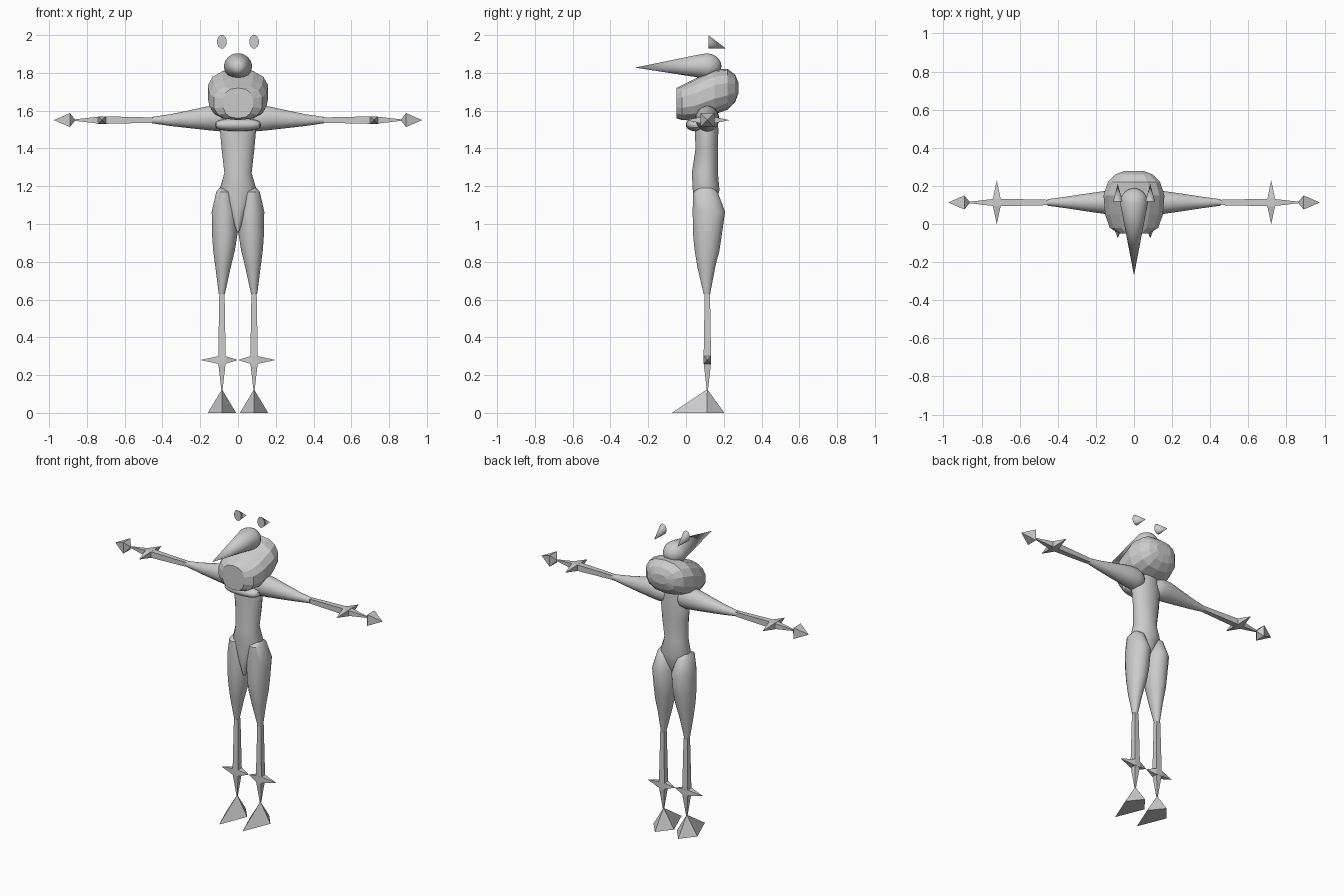
import bpy, bmesh, math

if "Cube" in bpy.data.objects:
    bpy.data.objects.remove(bpy.data.objects["Cube"])

grey = bpy.data.materials.new("plain_grey")
grey.diffuse_color = (0.6, 0.6, 0.6, 1)
grey.use_nodes = True
grey.node_tree.nodes["Principled BSDF"].inputs["Base Color"].default_value = grey.diffuse_color


def finish(name, bm, smooth=False, mirror=False):
    bmesh.ops.remove_doubles(bm, verts=bm.verts, dist=0.0005)
    bmesh.ops.recalc_face_normals(bm, faces=bm.faces)
    me = bpy.data.meshes.new(name)
    bm.to_mesh(me)
    bm.free()
    me.materials.append(grey)
    ob = bpy.data.objects.new(name, me)
    bpy.context.collection.objects.link(ob)
    if mirror:
        ob.modifiers.new("Mirror", "MIRROR").use_mirror_merge = False
    if smooth:
        bpy.ops.object.select_all(action='DESELECT')
        ob.select_set(True)
        bpy.context.view_layer.objects.active = ob
        bpy.ops.object.shade_smooth_by_angle(angle=math.radians(40))
    return ob


def loft(name, axis, sections, n=20, power=2.0, smooth=False, mirror=False):
    """Sections are (position on axis, centre a, centre b, half size a, half size b)."""
    bm = bmesh.new()
    rings = []
    for p, a, b, ra, rb in sections:
        ring = []
        for i in range(n):
            t = 2 * math.pi * (i + 0.5) / n
            c, s = math.cos(t), math.sin(t)
            if n == 4:
                c, s = math.copysign(1, c), math.copysign(1, s)
            u = a + ra * math.copysign(abs(c) ** (2 / power), c)
            v = b + rb * math.copysign(abs(s) ** (2 / power), s)
            co = {"x": (p, u, v), "y": (u, p, v), "z": (u, v, p)}[axis]
            ring.append(bm.verts.new(co))
        rings.append(ring)
    for r, q in zip(rings, rings[1:]):
        for i in range(n):
            j = (i + 1) % n
            bm.faces.new((r[i], r[j], q[j], q[i]))
    bm.faces.new(rings[0])
    bm.faces.new(rings[-1])
    return finish(name, bm, smooth, mirror)


def spans(rows):
    """Turn (position, a min, a max, b min, b max) into loft sections."""
    return [(p, (a0 + a1) / 2, (b0 + b1) / 2, (a1 - a0) / 2, (b1 - b0) / 2)
            for p, a0, a1, b0, b1 in rows]


LX, CY, AZ = 0.085, 0.113, 1.55   # leg x, body centre y, arm height

# head: faceted rounded block with a flat face
loft("head", "y", spans([
    (-0.05, -0.08, 0.08, 1.56, 1.72), (-0.02, -0.13, 0.13, 1.55, 1.735),
    (0.05, -0.155, 0.155, 1.55, 1.77), (0.15, -0.163, 0.163, 1.58, 1.817),
    (0.22, -0.14, 0.14, 1.605, 1.822), (0.26, -0.10, 0.10, 1.645, 1.79),
    (0.277, -0.055, 0.055, 1.69, 1.75)]), n=14, power=2.5)

# crest: long cone with rounded back end
crest = [(-0.27, 0, 1.828, 0, 0), (0.06, 0, 1.836, 0.064, 0.06),
         (0.11, 0, 1.835, 0.074, 0.069)]
for k in range(1, 6):
    t = k * math.pi / 10
    crest.append((0.11 + 0.078 * math.sin(t), 0, 1.835,
                  0.074 * math.cos(t), 0.069 * math.cos(t)))
loft("crest", "y", crest, smooth=True)

# ears: small floating cones pointing back
loft("ear", "y", [(0.118, LX, 1.965, 0.026, 0.036), (0.21, LX, 1.93, 0, 0)],
     n=12, smooth=True, mirror=True)

# collar roll under the chin
loft("collar", "x", [(0.12 * math.sin(t), 0.05, 1.525, 0.052 * math.cos(t) ** 0.6, 0.034 * math.cos(t) ** 0.6)
                     for t in [k * math.pi / 12 * 0.999 for k in range(-6, 7)]],
     n=14, smooth=True)

# torso narrowing to a V between the legs
loft("torso", "z", spans([
    (1.60, -0.08, 0.08, 0.055, 0.165), (1.50, -0.097, 0.097, 0.045, 0.172),
    (1.40, -0.088, 0.088, 0.05, 0.17), (1.27, -0.073, 0.073, 0.03, 0.17),
    (1.18, -0.10, 0.10, 0.035, 0.178), (1.10, -0.065, 0.065, 0.035, 0.16),
    (1.02, -0.03, 0.03, 0.04, 0.13), (0.955, -0.004, 0.004, 0.055, 0.08)]),
    smooth=True)

# thighs
loft("thigh", "z", spans([
    (1.19, 0.055, 0.10, 0.07, 0.14), (1.17, 0.03, 0.116, 0.037, 0.168),
    (1.065, 0.001, 0.14, 0.034, 0.208), (0.94, 0.003, 0.138, 0.037, 0.19),
    (0.86, 0.016, 0.132, 0.045, 0.178), (0.77, 0.038, 0.12, 0.06, 0.155),
    (0.63, 0.069, 0.102, 0.093, 0.128)]), smooth=True, mirror=True)

# square shins ending in a point, with sideways spikes
loft("shin", "z", [(0.63, LX, CY, 0.014, 0.014), (0.28, LX, CY, 0.02, 0.02),
                   (0.25, LX, CY, 0.018, 0.018), (0.11, LX, CY, 0.002, 0.002)],
     n=4, mirror=True)
loft("ankle_spike", "x", [(0.0, CY, 0.28, 0, 0), (LX - 0.02, CY, 0.28, 0.02, 0.02),
                          (LX + 0.02, CY, 0.28, 0.02, 0.02), (0.2, CY, 0.28, 0, 0)],
     n=4, mirror=True)

# feet: kite-based pyramids
bm = bmesh.new()
base = [bm.verts.new(c) for c in ((LX, -0.075, 0), (LX + 0.075, 0.11, 0),
                                  (LX, 0.203, 0), (LX - 0.075, 0.11, 0))]
tip = bm.verts.new((LX, CY, 0.125))
bm.faces.new(base)
for i in range(4):
    bm.faces.new((base[i], base[(i + 1) % 4], tip))
finish("foot", bm, mirror=True)

# upper arms
loft("upper_arm", "x", [
    (0.03, CY, AZ, 0.03, 0.03), (0.06, CY, 1.553, 0.055, 0.058),
    (0.10, CY, 1.558, 0.063, 0.068), (0.16, CY, 1.56, 0.06, 0.064),
    (0.25, CY, 1.555, 0.047, 0.049), (0.36, CY, AZ, 0.03, 0.031),
    (0.455, CY, AZ, 0.017, 0.017)], smooth=True, mirror=True)

# square forearms ending in a point, with front and back spikes
loft("forearm", "x", [(0.45, CY, AZ, 0.014, 0.014), (0.72, CY, AZ, 0.02, 0.02),
                      (0.75, CY, AZ, 0.017, 0.017), (0.87, CY, AZ, 0.003, 0.003)],
     n=4, mirror=True)
loft("wrist_spike", "y", [(-0.002, 0.72, AZ, 0, 0), (CY - 0.02, 0.72, AZ, 0.02, 0.02),
                          (CY + 0.02, 0.72, AZ, 0.02, 0.02), (0.23, 0.72, AZ, 0, 0)],
     n=4, mirror=True)

# hands: long diamonds
loft("hand", "x", [(0.86, CY, AZ, 0, 0), (0.89, CY, AZ, 0.037, 0.037),
                   (0.975, CY, AZ, 0, 0)], n=4, mirror=True)
